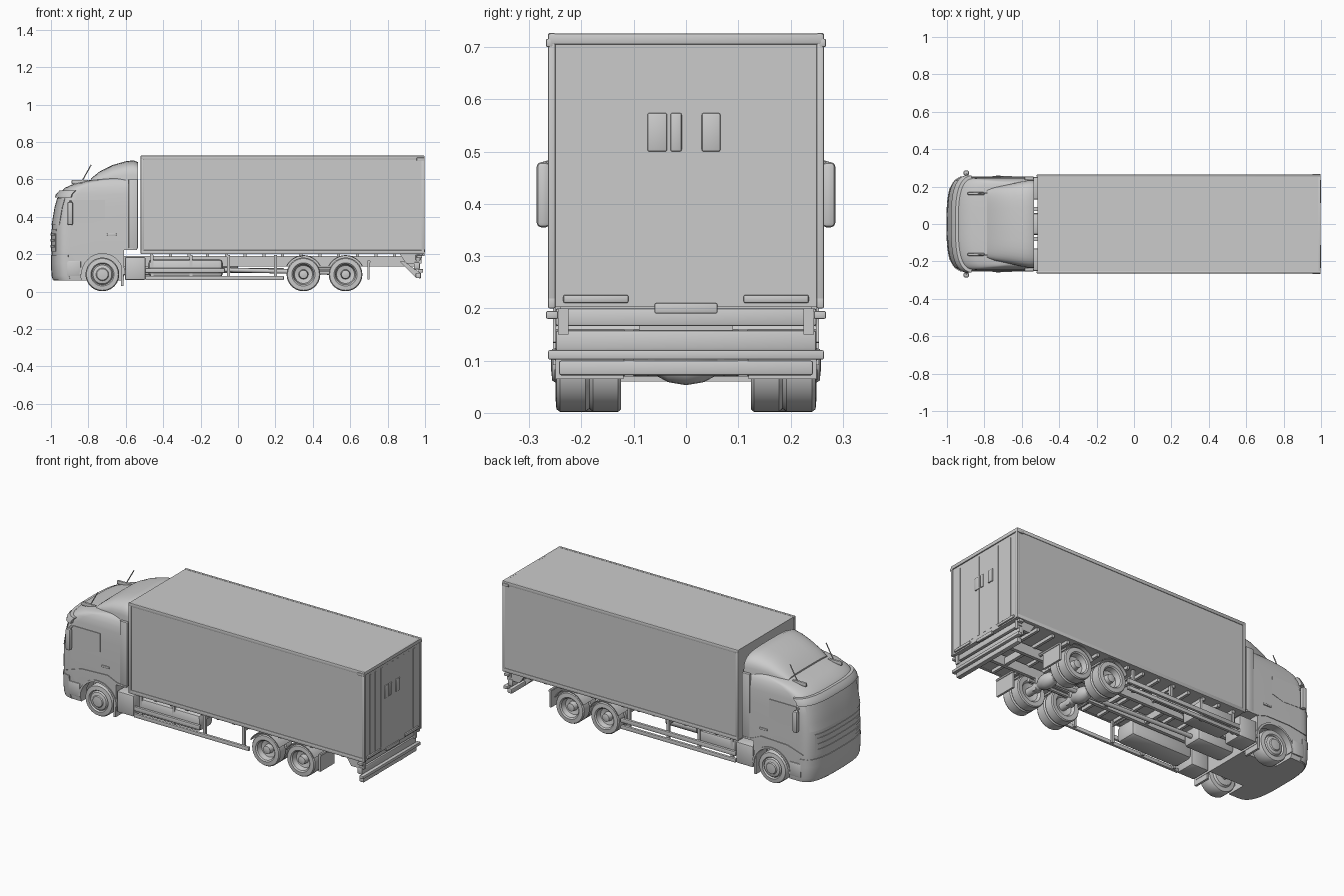
import bpy, bmesh, math
from mathutils import Vector, Matrix


def make(name, bm):
    bmesh.ops.recalc_face_normals(bm, faces=bm.faces)
    me = bpy.data.meshes.new(name)
    bm.to_mesh(me)
    bm.free()
    ob = bpy.data.objects.new(name, me)
    bpy.context.collection.objects.link(ob)
    return ob


def box(name, x, y, z, bevel=0.0):
    bm = bmesh.new()
    size = Vector((x[1] - x[0], y[1] - y[0], z[1] - z[0]))
    mid = Vector((x[0] + x[1], y[0] + y[1], z[0] + z[1])) / 2
    bmesh.ops.create_cube(bm, size=1, matrix=Matrix.Translation(mid) @ Matrix.Diagonal((*size, 1)))
    if bevel:
        bmesh.ops.bevel(bm, geom=bm.edges[:], offset=bevel, segments=2, affect='EDGES', profile=0.5)
    return make(name, bm)


def sided(s, a, b):
    return (min(s * a, s * b), max(s * a, s * b))


def loft(name, rings):
    bm = bmesh.new()
    vs = [[bm.verts.new(p) for p in r] for r in rings]
    n = len(rings[0])
    for a, b in zip(vs, vs[1:]):
        for i in range(n):
            bm.faces.new((a[i], a[(i + 1) % n], b[(i + 1) % n], b[i]))
    bm.faces.new(vs[0])
    bm.faces.new(vs[-1])
    return make(name, bm)


def prism(name, pts, y):
    return loft(name, [[(px, yy, pz) for px, pz in pts] for yy in y])


def lathe(name, cx, cz, profile, s=1, n=40):
    # profile of (radius, y) turned about a crosswise axle
    ang = [2 * math.pi * i / n for i in range(n)]
    return loft(name, [[(cx + r * math.cos(a), s * y, cz + r * math.sin(a)) for a in ang] for r, y in profile])


def arch(name, cx, cz, r0, r1, a0, a1, y, n=16):
    ang = [math.radians(a0 + (a1 - a0) * i / n) for i in range(n + 1)]
    pts = [(cx + r1 * math.cos(a), cz + r1 * math.sin(a)) for a in ang]
    pts += [(cx + r0 * math.cos(a), cz + r0 * math.sin(a)) for a in reversed(ang)]
    return prism(name, pts, y)


def rod(name, p, q, r, n=8):
    p, q = Vector(p), Vector(q)
    bm = bmesh.new()
    m = Matrix.Translation((p + q) / 2) @ (q - p).to_track_quat('Z', 'Y').to_matrix().to_4x4()
    bmesh.ops.create_cone(bm, cap_ends=True, segments=n, radius1=r, radius2=r, depth=(q - p).length, matrix=m)
    return make(name, bm)


# Cab outline by height: z, nose x, half width
CAB = [(0.06, -0.985, 0.243), (0.09, -0.995, 0.248), (0.22, -0.997, 0.25), (0.35, -0.995, 0.25),
       (0.45, -0.978, 0.249), (0.52, -0.958, 0.247), (0.555, -0.925, 0.243), (0.58, -0.87, 0.235),
       (0.597, -0.79, 0.226), (0.608, -0.70, 0.212)]


def cab_at(z):
    for a, b in zip(CAB, CAB[1:]):
        if z <= b[0]:
            t = (z - a[0]) / (b[0] - a[0])
            return [a[i] + (b[i] - a[i]) * t for i in (1, 2)]
    return CAB[-1][1:]


def nose(z, off=0.0, span=90, n=28):
    xf, w = cab_at(z)
    pts = []
    for i in range(n + 1):
        t = math.radians(-span + 2 * span * i / n)
        c, s = max(math.cos(t), 0) ** (2 / 3), abs(math.sin(t)) ** (2 / 3)
        pts.append((xf + 0.1 - (0.1 + off) * c, math.copysign((w + off) * s, t), z))
    return pts


def band(name, zs, off, span=90):
    return loft(name, [nose(z, off, span) + nose(z, -0.012, span)[::-1] for z in zs])


def cut(ob, cutter):
    mod = ob.modifiers.new("cut", 'BOOLEAN')
    mod.operation, mod.object, mod.solver = 'DIFFERENCE', cutter, 'EXACT'
    bpy.context.view_layer.objects.active = ob
    bpy.ops.object.modifier_apply(modifier=mod.name)
    bpy.data.objects.remove(cutter)


# Cab shell with wheel arches and raised rear floor
cab = loft("cab", [nose(z) + [(-0.54, w, z), (-0.54, -w, z)] for z, _, w in CAB])
for s in (1, -1):
    cut(cab, lathe("arch_cutter", -0.725, 0.092, [(0.115, 0.13), (0.115, 0.3)], s))
cut(cab, box("floor_cutter", (-0.61, -0.5), (-0.3, 0.3), (0.0, 0.225)))

# Cab front details
band("bumper", [0.065, 0.085, 0.15, 0.195], 0.004, 88)
band("grille_panel", [0.215, 0.28, 0.335], 0.003, 48)
for i in range(3):
    band("grille_slat", [0.235 + i * 0.032, 0.248 + i * 0.032], 0.006, 42)
band("windscreen", [0.355, 0.4, 0.45, 0.5], 0.003, 62)
band("sun_visor", [0.503, 0.52, 0.54], 0.016, 82)

# Roof air deflector
rings = []
for x, w, top in [(-0.785, 0.185, 0.606), (-0.74, 0.197, 0.642), (-0.67, 0.212, 0.677),
                  (-0.60, 0.228, 0.697), (-0.56, 0.235, 0.702), (-0.535, 0.235, 0.692)]:
    ring = []
    for i in range(21):
        t = math.pi * i / 20
        ring.append((x, math.copysign(w * abs(math.cos(t)) ** 0.5, math.cos(t)),
                     0.575 + (top - 0.575) * max(math.sin(t), 0) ** 0.5))
    rings.append(ring)
loft("roof_deflector", rings)

FRONT = [(0.02, 0.15), (0.055, 0.155), (0.062, 0.165), (0.085, 0.167), (0.09, 0.175), (0.09, 0.235), (0.085, 0.243),
         (0.062, 0.246), (0.056, 0.238), (0.05, 0.246), (0.034, 0.25), (0.03, 0.256), (0.012, 0.258)]
REAR = [(0.02, 0.15), (0.05, 0.14), (0.06, 0.126), (0.085, 0.124), (0.09, 0.13), (0.09, 0.178), (0.084, 0.185),
        (0.09, 0.192), (0.09, 0.241), (0.085, 0.248), (0.062, 0.25), (0.055, 0.244), (0.048, 0.215),
        (0.026, 0.21), (0.022, 0.238), (0.01, 0.241)]

for s in (1, -1):
    # Cab side details
    prism("side_window", [(-0.89, 0.37), (-0.885, 0.49), (-0.71, 0.49), (-0.71, 0.385), (-0.78, 0.365)],
          sided(s, 0.24, 0.2515))
    prism("sill_trim", [(-0.93, 0.222), (-0.83, 0.255), (-0.66, 0.262), (-0.60, 0.235), (-0.54, 0.23),
                        (-0.54, 0.222), (-0.61, 0.222), (-0.67, 0.24), (-0.82, 0.24)], sided(s, 0.24, 0.254))
    arch("wheel_arch_trim", -0.725, 0.092, 0.111, 0.122, 0, 180, sided(s, 0.2, 0.255))
    box("headlight", (-0.915, -0.84), sided(s, 0.23, 0.254), (0.085, 0.165), 0.006)
    box("rear_fairing", (-0.585, -0.535), sided(s, 0.235, 0.253), (0.23, 0.6), 0.004)
    box("door_handle", (-0.70, -0.65), sided(s, 0.245, 0.256), (0.30, 0.312), 0.003)
    # Mirrors and antennas
    box("mirror", (-0.912, -0.882), sided(s, 0.26, 0.286), (0.355, 0.48), 0.009)
    for z in (0.375, 0.485):
        rod("mirror_arm", (-0.895, s * 0.235, z), (-0.897, s * 0.272, z - 0.01), 0.006)
    rod("antenna", (-0.84, s * 0.165, 0.58), (-0.785, s * 0.165, 0.678), 0.003)
    box("roof_horn", (-0.89, -0.80), sided(s, 0.155, 0.17), (0.575, 0.597), 0.005)
    # Front wheel, flap and step
    lathe("front_wheel", -0.725, 0.092, FRONT, s)
    box("front_mud_flap", (-0.625, -0.612), sided(s, 0.15, 0.25), (0.03, 0.2))
    box("step_box", (-0.605, -0.495), sided(s, 0.13, 0.25), (0.062, 0.185), 0.008)
    # Rear wheels with mudguards
    for x in (0.35, 0.575):
        lathe("rear_wheel", x, 0.092, REAR, s)
        arch("rear_mudguard", x, 0.092, 0.098, 0.103, 25, 155, sided(s, 0.12, 0.255))
        box("leaf_spring_seat", (x - 0.02, x + 0.02), sided(s, 0.07, 0.1), (0.07, 0.15), 0.004)
    rod("leaf_spring", (0.3, s * 0.085, 0.12), (0.63, s * 0.085, 0.12), 0.012)
    box("rear_mud_flap", (0.692, 0.704), sided(s, 0.12, 0.25), (0.065, 0.165))
    rod("flap_bracket", (0.70, s * 0.08, 0.16), (0.70, s * 0.25, 0.16), 0.009)
    # Chassis rail
    box("chassis_rail", (-0.92, 0.96), sided(s, 0.07, 0.09), (0.135, 0.19))
    # Side guard
    box("side_guard_lower", (-0.495, 0.245), sided(s, 0.236, 0.252), (0.062, 0.084), 0.003)
    box("side_guard_upper", (-0.495, -0.07 if s < 0 else 0.245), sided(s, 0.236, 0.252), (0.1, 0.125), 0.003)
    for x in (-0.46, -0.25, -0.05, 0.2):
        box("guard_bracket", (x - 0.008, x + 0.008), sided(s, 0.225, 0.238), (0.066, 0.195))
        rod("guard_arm", (x, s * 0.08, 0.165), (x, s * 0.23, 0.165), 0.007)
    # Tail supports and corner lamps
    prism("underrun_arm", [(0.865, 0.16), (0.89, 0.16), (0.975, 0.1), (0.975, 0.07), (0.95, 0.075)], sided(s, 0.1, 0.118))
    prism("lamp_bracket", [(0.865, 0.2), (0.98, 0.2), (0.98, 0.15), (0.90, 0.15)], sided(s, 0.225, 0.245))
    box("corner_lamp", (0.955, 0.985), sided(s, 0.245, 0.268), (0.18, 0.195), 0.003)
    # Cargo box frame
    box("box_top_rail", (-0.52, 0.997), sided(s, 0.25, 0.264), (0.706, 0.727), 0.003)
    box("box_bottom_rail", (-0.52, 0.997), sided(s, 0.25, 0.264), (0.2, 0.222), 0.003)
    for x in (-0.52, 0.98):
        box("box_corner_post", (x, x + 0.017), sided(s, 0.25, 0.264), (0.205, 0.725), 0.003)
    box("corner_cap", (0.955, 0.998), sided(s, 0.255, 0.268), (0.7, 0.716), 0.003)
    box("door_latch", (0.985, 1.0), sided(s, 0.11, 0.235), (0.21, 0.226), 0.004)

# Cargo box body and rear door
box("cargo_box", (-0.517, 0.992), (-0.261, 0.261), (0.203, 0.725))
box("door_header", (0.985, 0.998), (-0.262, 0.262), (0.705, 0.726), 0.003)
box("door_sill", (0.985, 0.998), (-0.06, 0.06), (0.19, 0.21), 0.003)
for i in range(9):
    y = -0.2 + i * 0.05
    box("door_rib", (0.985, 0.9935), (y - 0.008, y + 0.008), (0.23, 0.69))
for y0, y1 in ((-0.074, -0.036), (-0.03, -0.008), (0.03, 0.066)):
    box("door_handle_plate", (0.985, 0.998), (y0, y1), (0.5, 0.574), 0.004)

# Cross members under the cargo floor
for i in range(15):
    x = -0.47 + i * 0.1
    box("floor_bearer", (x, x + 0.016), (-0.24, 0.24), (0.185, 0.206))
for x in (-0.45, -0.15, 0.12, 0.46, 0.78, 0.94):
    box("chassis_crossmember", (x, x + 0.02), (-0.08, 0.08), (0.14, 0.18))

# Fuel tank and equipment boxes
box("fuel_tank", (-0.48, -0.08), (-0.238, -0.105), (0.075, 0.175), 0.025)
box("air_tank_box", (-0.48, -0.24), (0.1, 0.235), (0.1, 0.18), 0.012)
rod("air_tank", (-0.2, 0.16, 0.15), (0.0, 0.16, 0.15), 0.03, 20)
box("gearbox", (-0.62, -0.38), (-0.06, 0.06), (0.085, 0.18), 0.02)

# Axles and drive shaft
rod("front_axle", (-0.725, -0.18, 0.085), (-0.725, 0.18, 0.085), 0.018, 16)
for x in (0.35, 0.575):
    rod("rear_axle", (x, -0.18, 0.092), (x, 0.18, 0.092), 0.022, 16)
    lathe("differential", x, 0.095, [(0.022, -0.06), (0.036, -0.035), (0.042, 0), (0.036, 0.035), (0.022, 0.06)], 1, 20)
rod("drive_shaft", (-0.4, 0, 0.125), (0.56, 0, 0.1), 0.012, 12)

# Rear bumper and underrun bars
box("rear_light_panel", (0.94, 0.972), (-0.25, 0.25), (0.118, 0.158), 0.006)
box("rear_upper_panel", (0.95, 0.975), (-0.25, 0.25), (0.166, 0.2), 0.005)
box("rear_mid_bar", (0.965, 0.99), (-0.264, 0.264), (0.102, 0.12), 0.003)
box("underrun_bar", (0.95, 0.978), (-0.243, 0.243), (0.072, 0.1), 0.004)

# Smooth shading with sharp edges kept
bpy.ops.object.select_all(action='SELECT')
bpy.context.view_layer.objects.active = cab
bpy.ops.object.shade_smooth_by_angle(angle=math.radians(35))
